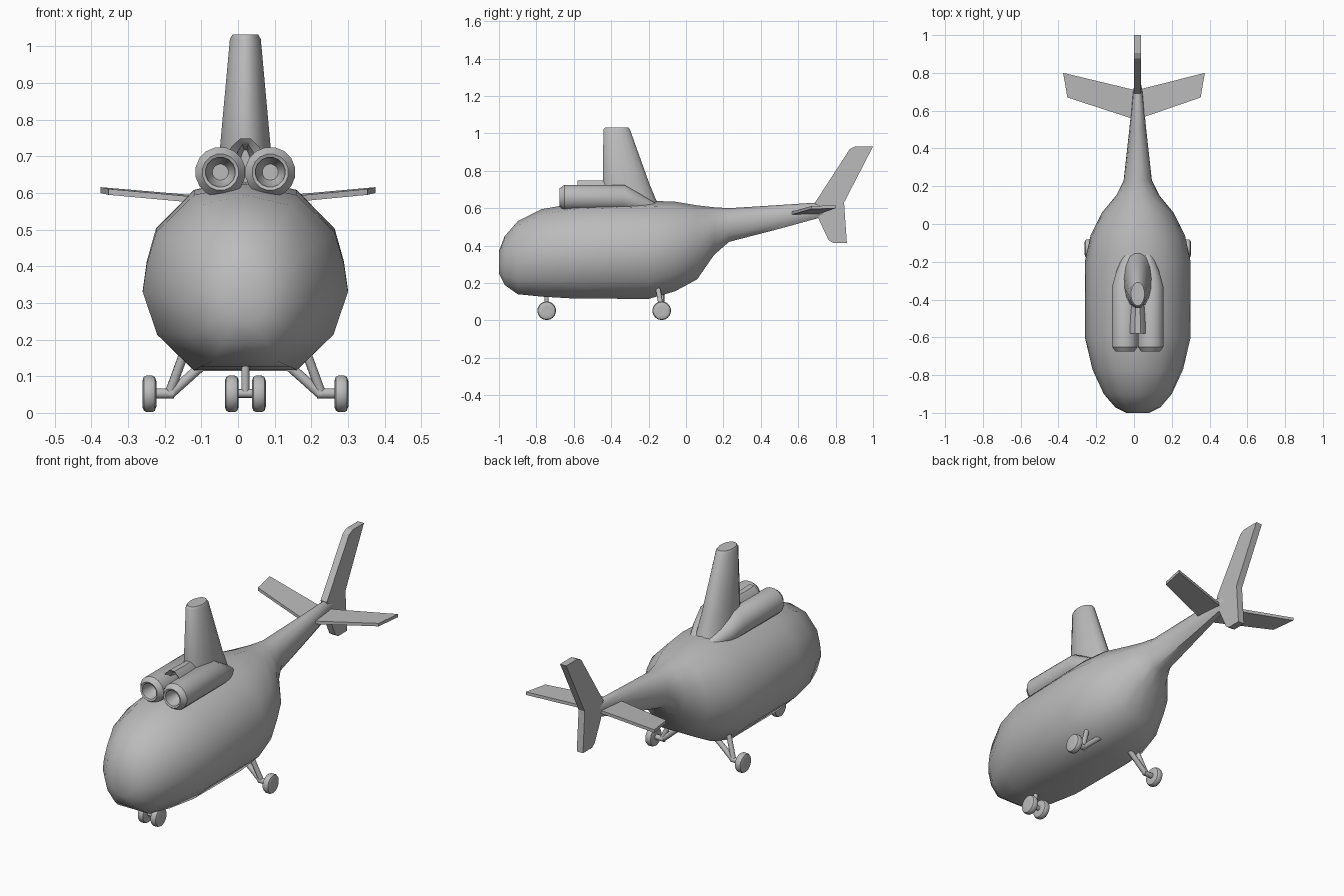
import bpy, bmesh, math
from mathutils import Vector

cube = bpy.data.objects.get("Cube")
if cube:
    bpy.data.objects.remove(cube)

grey = bpy.data.materials.new("plain grey")
grey.use_nodes = True
colour = (0.5, 0.5, 0.5, 1)
grey.diffuse_color = colour
grey.node_tree.nodes["Principled BSDF"].inputs["Base Color"].default_value = colour

CX = 0.02  # centre line of the fuselage


def finish(name, bm, angle=40):
    bmesh.ops.recalc_face_normals(bm, faces=bm.faces)
    mesh = bpy.data.meshes.new(name)
    bm.to_mesh(mesh)
    bm.free()
    mesh.materials.append(grey)
    obj = bpy.data.objects.new(name, mesh)
    bpy.context.collection.objects.link(obj)
    bpy.ops.object.select_all(action="DESELECT")
    obj.select_set(True)
    bpy.context.view_layer.objects.active = obj
    bpy.ops.object.shade_smooth_by_angle(angle=math.radians(angle))
    return obj


def loft(name, rings, angle=40):
    """Skin a row of closed rings and cap both ends."""
    bm = bmesh.new()
    rows = [[bm.verts.new(p) for p in ring] for ring in rings]
    n = len(rows[0])
    for a, b in zip(rows, rows[1:]):
        for i in range(n):
            j = (i + 1) % n
            bm.faces.new((a[i], a[j], b[j], b[i]))
    bm.faces.new(rows[0])
    bm.faces.new(rows[-1])
    return finish(name, bm, angle)


def oval(centre, u, v, n):
    """Ring of n points spanned by two half-axis vectors."""
    return [Vector(centre) + Vector(u) * math.cos(t) + Vector(v) * math.sin(t)
            for t in (2 * math.pi * (i + 0.5) / n for i in range(n))]


def strut(name, a, b, r):
    a, b = Vector(a), Vector(b)
    side = (b - a).orthogonal().normalized() * r
    up = (b - a).normalized().cross(side)
    return loft(name, [oval(a, side, up, 10), oval(b, side, up, 10)])


def plate(name, outline, offset):
    """Flat panel: an outline pushed along an offset."""
    return loft(name, [outline, [Vector(p) + Vector(offset) for p in outline]], 20)


# Fuselage and tail boom: one cross-section scaled along the length
half = [(0, 0), (.5, 0), (.86, .19), (1, .42), (.96, .57), (.87, .74), (.5, .94), (0, 1)]
section = half + [(-x, z) for x, z in half[-2:0:-1]]
stations = [  # y, half width, bottom, top
    (-1, .06, .25, .37), (-.97, .12, .19, .45), (-.9, .18, .14, .53),
    (-.77, .24, .127, .595), (-.6, .28, .117, .625), (-.2, .28, .115, .64),
    (-.06, .25, .155, .635), (.06, .19, .22, .615), (.15, .115, .35, .605),
    (.23, .075, .42, .6), (.5, .045, .49, .617), (.7, .025, .545, .63), (.77, .012, .57, .61)]
loft("fuselage", [[(CX + w * x, y, b + (t - b) * z) for x, z in section]
                  for y, w, b, t in stations], 50)

# Engine pods with hollow intakes
for side, label in ((-1, "right"), (1, "left")):
    profile = [  # y, radius, height of axis, inward shift
        (-.6, .022, .657, 0), (-.63, .036, .657, 0), (-.672, .041, .657, 0),
        (-.676, .05, .657, 0), (-.65, .069, .657, 0), (-.33, .069, .657, 0),
        (-.25, .052, .628, .006), (-.15, .025, .595, .022)]
    loft(label + "_engine_pod",
         [oval((CX + side * (.068 - s), y, z), (r, 0, 0), (0, 0, r), 16)
          for y, r, z, s in profile], 35)

# Small open hood between the pods
hood = []
for y, w, h, inner in ((-.45, .015, .72, 0), (-.56, .03, .735, 0), (-.57, .045, .741, 0),
                       (-.58, .055, .752, 0), (-.5, .053, .75, 0), (-.4, .04, .75, 0)):
    hood.append(oval((CX, y, .66), (w, 0, 0), (0, 0, h - .66), 12))
loft("intake_hood", hood, 35)

# Rotor pylon
pylon = []
for z, front, back, w in ((.58, -.45, -.13, .088), (.73, -.447, -.193, .07),
                          (1.02, -.443, -.298, .043), (1.032, -.433, -.308, .036)):
    pylon.append(oval((CX, (front + back) / 2, z), (w, 0, 0), (0, (back - front) / 2, 0), 16))
loft("rotor_pylon", pylon)

# Tail fin
fin = [(.69, .63), (.875, .915), (.905, .93), (1, .93), (.845, .63),
       (.86, .415), (.785, .415), (.762, .43), (.71, .54)]
plate("tail_fin", [(0, y, z) for y, z in fin], (.036, 0, 0))

# Tailplanes
for side, label in ((-1, "right"), (1, "left")):
    root = CX if side > 0 else 0
    plate(label + "_tailplane",
          [(root, .555, .563), (root, .71, .568),
           (side * .375, .8, .6), (side * .353, .67, .595)], (0, 0, .016))


# Wheels turned around the x axis
def wheel(name, x, y):
    r, w = .05, .019
    steps = [(-w, .4), (-w, .7), (-w * .8, .92), (-w * .4, 1),
             (w * .4, 1), (w * .8, .92), (w, .7), (w, .4)]
    loft(name, [oval((x + dx, y, .052), (0, r * k, 0), (0, 0, r * k), 18) for dx, k in steps])


# Main gear on both sides
for side, label in ((-1, "right"), (1, "left")):
    def at(x, y, z):
        return (CX + side * x, y, z)
    wheel(label + "_main_wheel", CX + side * .262, -.13)
    strut(label + "_axle", at(.262, -.13, .053), at(.195, -.13, .053), .014)
    strut(label + "_inner_strut", at(.207, -.13, .05), at(.095, -.13, .15), .014)
    strut(label + "_outer_strut", at(.205, -.13, .06), at(.15, -.157, .21), .013)
    wheel(label + "_nose_wheel", CX + side * .037, -.745)

# Nose gear
strut("nose_axle", (CX - .037, -.745, .053), (CX + .037, -.745, .053), .012)
strut("nose_strut", (CX, -.745, .053), (CX, -.745, .15), .011)
